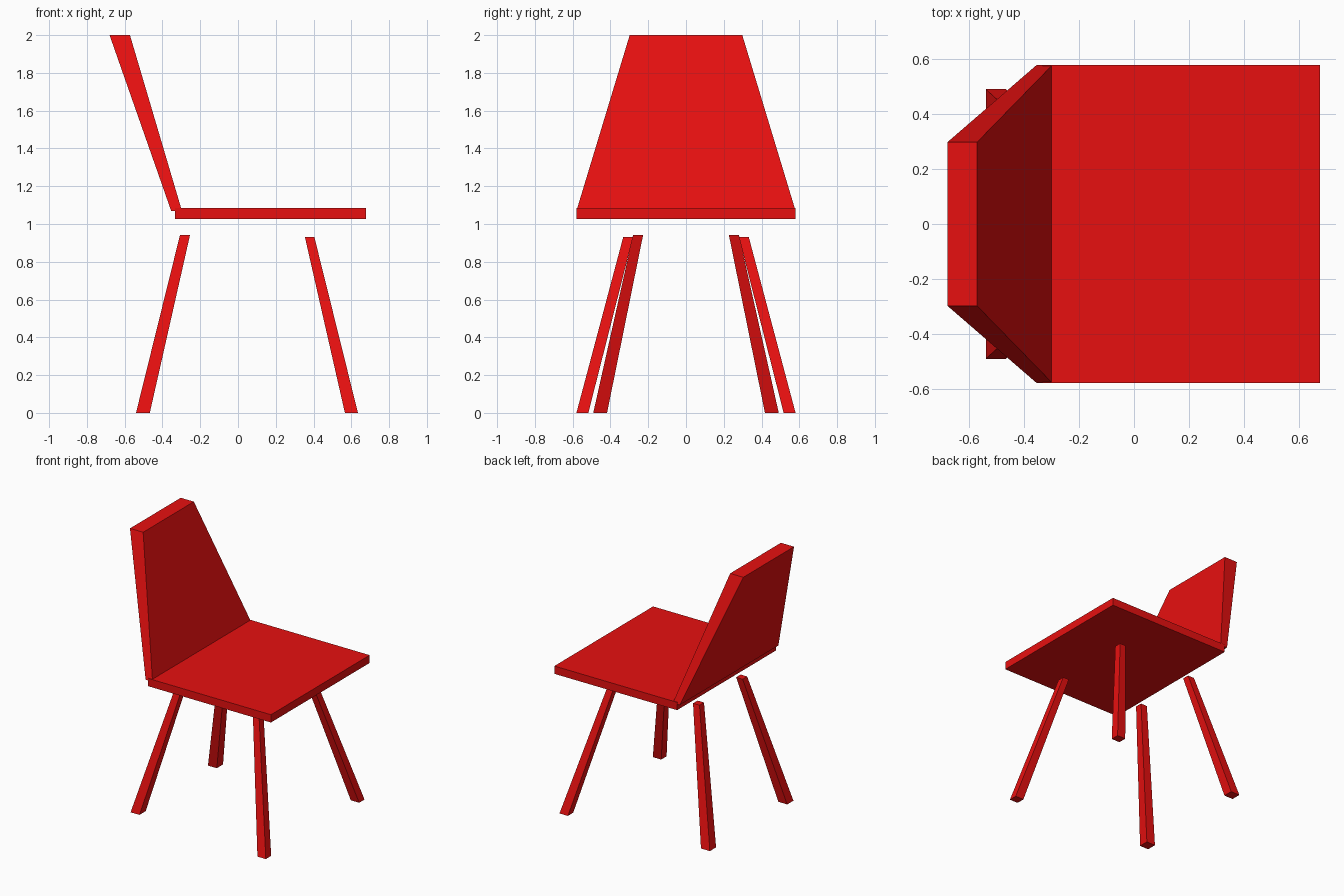
import bpy

if "Cube" in bpy.data.objects:
    bpy.data.objects.remove(bpy.data.objects["Cube"])

red = bpy.data.materials.new("red_paint")
red.diffuse_color = (0.8, 0.005, 0.005, 1)
red.use_nodes = True
red.node_tree.nodes["Principled BSDF"].inputs["Base Color"].default_value = red.diffuse_color


def loft(name, bottom, top):
    """Box between two horizontal rectangles, each (x0, x1, y0, y1, z)."""
    verts = [v for x0, x1, y0, y1, z in (bottom, top)
             for v in ((x0, y0, z), (x1, y0, z), (x1, y1, z), (x0, y1, z))]
    sides = [(i, (i + 1) % 4, (i + 1) % 4 + 4, i + 4) for i in range(4)]
    mesh = bpy.data.meshes.new(name)
    mesh.from_pydata(verts, [], [(3, 2, 1, 0), (4, 5, 6, 7)] + sides)
    mesh.materials.append(red)
    obj = bpy.data.objects.new(name, mesh)
    bpy.context.collection.objects.link(obj)
    return obj


def leg_pair(name, bottom, top):
    """Splayed leg, mirrored across the y = 0 plane."""
    mirror = loft(name, bottom, top).modifiers.new("mirror", "MIRROR")
    mirror.use_axis = (False, True, False)


# Seat slab
loft("seat", (-0.333, 0.677, -0.58, 0.58, 1.027), (-0.333, 0.677, -0.58, 0.58, 1.085))

# Tapered, reclined backrest
loft("backrest", (-0.354, -0.297, -0.58, 0.58, 1.07), (-0.68, -0.572, -0.298, 0.298, 2.0))

# Splayed legs, stopping short of the seat
leg_pair("back_legs", (-0.54, -0.467, 0.418, 0.491, 0), (-0.307, -0.254, 0.227, 0.28, 0.942))
leg_pair("front_legs", (0.566, 0.635, 0.517, 0.58, 0), (0.354, 0.404, 0.28, 0.332, 0.932))
